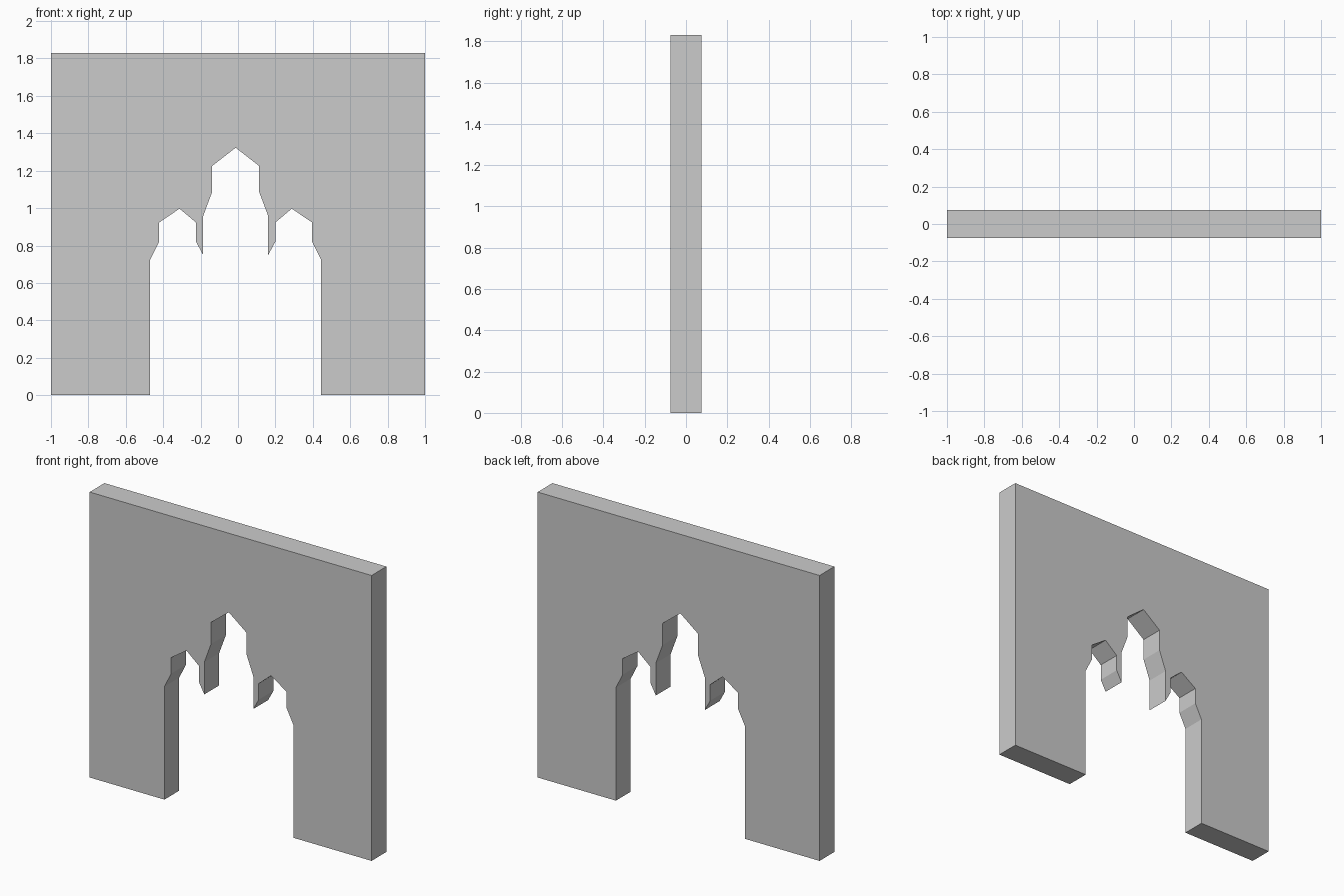
import bpy, bmesh

if "Cube" in bpy.data.objects:
    bpy.data.objects.remove(bpy.data.objects["Cube"])

HALF_DEPTH = 0.075
HEIGHT = 1.83
CENTRE = -0.0125   # the opening sits slightly off the wall's centre

# Right half of the triple-peaked opening: (offset from centre, height), bottom to crown
half = [(0.457, 0), (0.457, 0.725), (0.409, 0.82), (0.409, 0.923),
        (0.30, 0.997), (0.212, 0.923), (0.212, 0.82), (0.174, 0.75),
        (0.174, 0.957), (0.126, 1.086), (0.126, 1.225)]
right = [(CENTRE + x, z) for x, z in half]
left = [(CENTRE - x, z) for x, z in half]

# Wall outline, then down through the opening
outline = [(-1, 0), (-1, HEIGHT), (1, HEIGHT), (1, 0)]
outline += right + [(CENTRE, 1.323)] + left[::-1]

# Extrude the outline through the wall thickness
bm = bmesh.new()
face = bm.faces.new([bm.verts.new((x, -HALF_DEPTH, z)) for x, z in outline])
ext = bmesh.ops.extrude_face_region(bm, geom=[face], use_keep_orig=True)
moved = [v for v in ext["geom"] if isinstance(v, bmesh.types.BMVert)]
bmesh.ops.translate(bm, verts=moved, vec=(0, 2 * HALF_DEPTH, 0))
bmesh.ops.recalc_face_normals(bm, faces=bm.faces)

mesh = bpy.data.meshes.new("arched_wall")
bm.to_mesh(mesh)
bm.free()
wall = bpy.data.objects.new("arched_wall", mesh)
bpy.context.collection.objects.link(wall)
